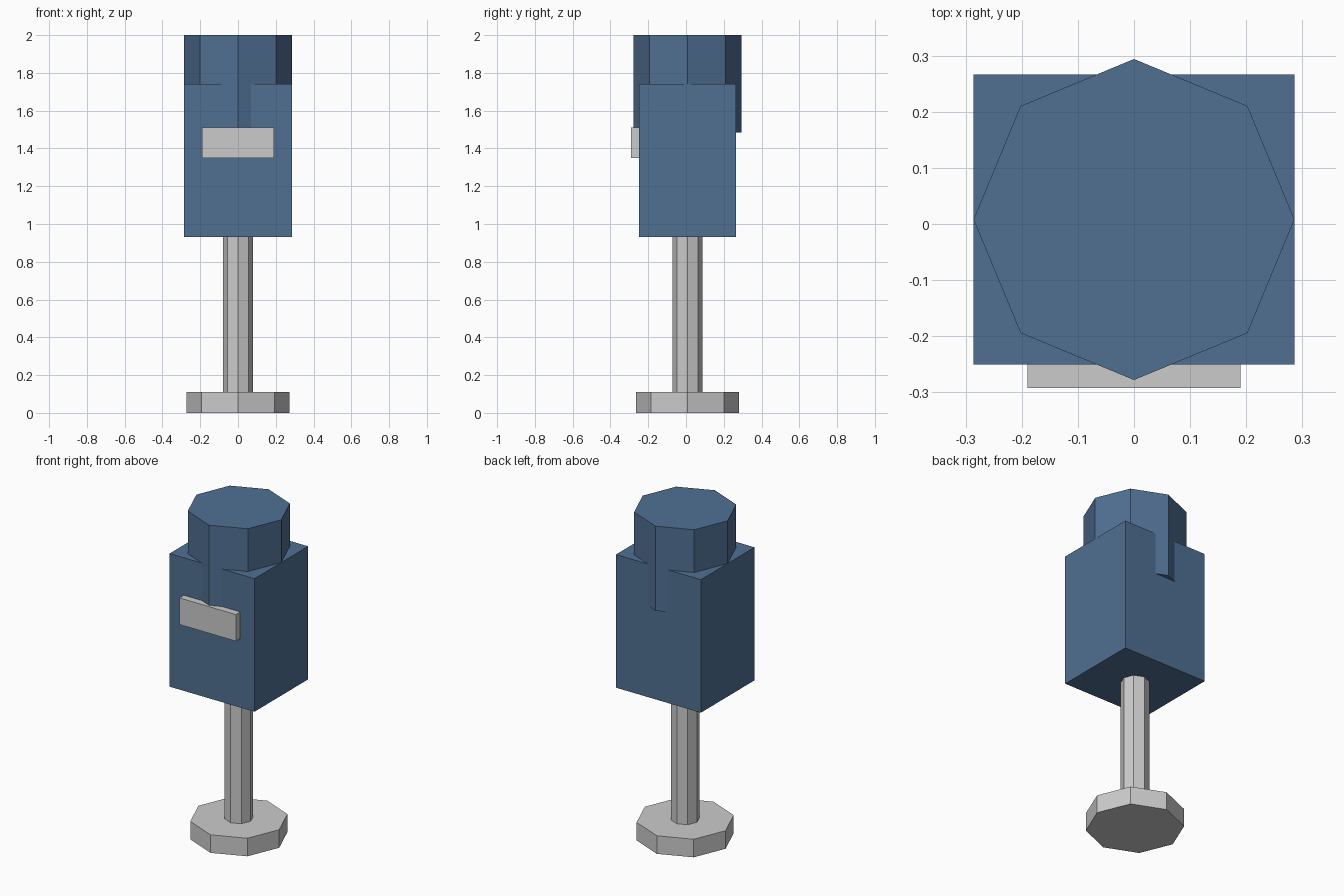
import bpy

if "Cube" in bpy.data.objects:
    bpy.data.objects.remove(bpy.data.objects["Cube"])

blue = bpy.data.materials.new("blue_paint")
blue.diffuse_color = (0.08, 0.16, 0.29, 1)
blue.use_nodes = True
blue.node_tree.nodes["Principled BSDF"].inputs["Base Color"].default_value = blue.diffuse_color
CY = 0.008  # shared axis of the round parts


def octagon(name, radius, z0, z1, mat=None):
    # eight-sided prism with corners on the x and y axes
    bpy.ops.mesh.primitive_cylinder_add(vertices=8, radius=radius, depth=z1 - z0,
                                        location=(0, CY, (z0 + z1) / 2))
    finish(name, mat)


def box(name, x, y, z, mat=None):
    # box from (min, max) ranges
    bpy.ops.mesh.primitive_cube_add(size=1, location=[sum(r) / 2 for r in (x, y, z)])
    bpy.context.object.scale = [r[1] - r[0] for r in (x, y, z)]
    bpy.ops.object.transform_apply(location=False, rotation=False, scale=True)
    finish(name, mat)


def finish(name, mat):
    ob = bpy.context.object
    ob.name = name
    if mat:
        ob.data.materials.append(mat)


# stand
octagon("base_plate", 0.272, 0.0, 0.11)
octagon("post", 0.08, 0.1, 0.94)

# body with the round cap sunk into it
box("body", (-0.286, 0.286), (-0.25, 0.266), (0.93, 1.74), blue)
octagon("cap", 0.286, 1.485, 2.0, blue)

# front slot plate
box("slot_plate", (-0.19, 0.19), (-0.292, -0.23), (1.35, 1.512))
